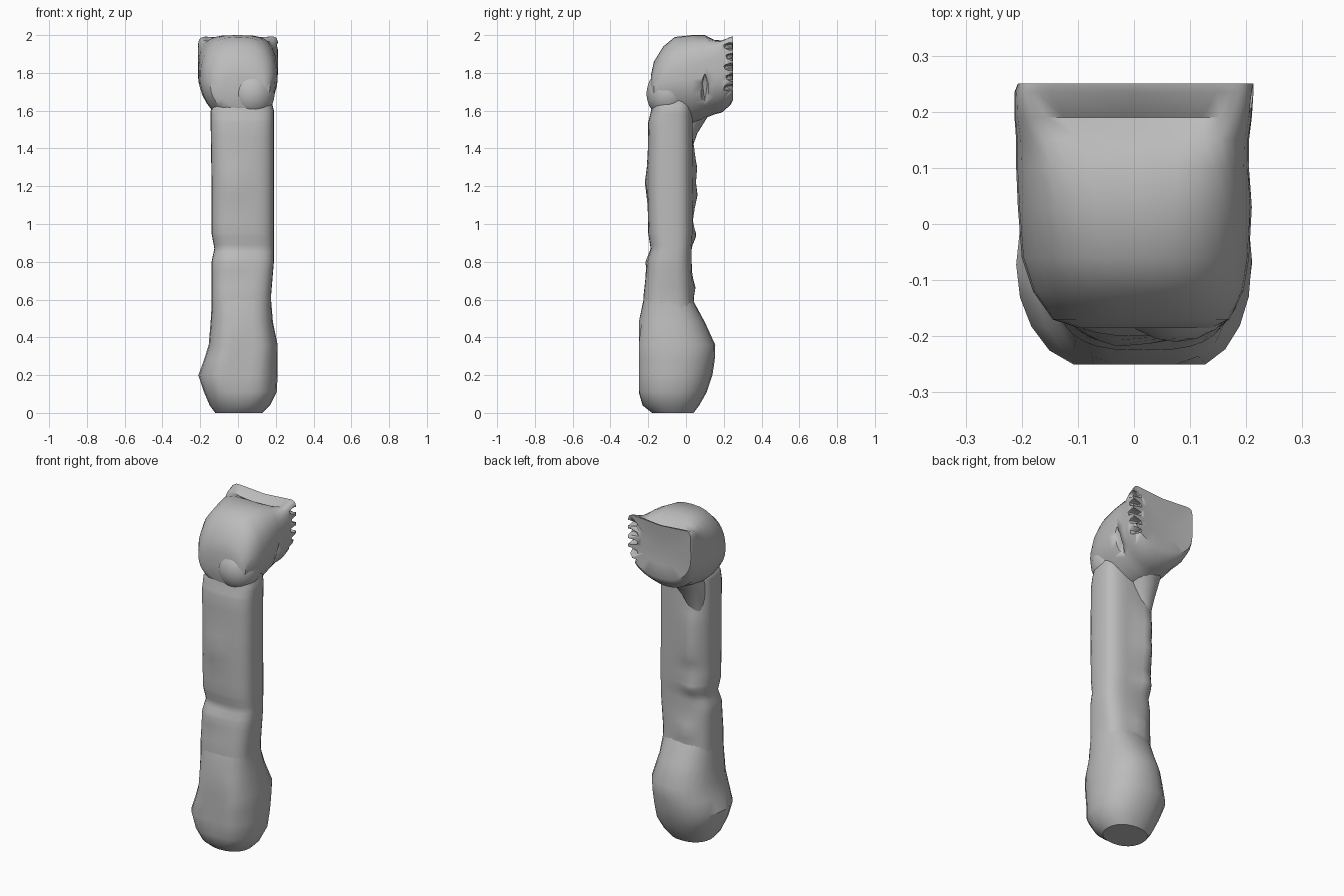
import bpy, bmesh, math
from mathutils import Vector

cube = bpy.data.objects.get("Cube")
if cube:
    bpy.data.objects.remove(cube, do_unlink=True)

bone = bpy.data.materials.new("bone_grey")
bone.use_nodes = True
bone.diffuse_color = (0.5, 0.5, 0.5, 1)
bone.node_tree.nodes["Principled BSDF"].inputs["Base Color"].default_value = (0.5, 0.5, 0.5, 1)


def finish(name, bm, angle=35):
    bmesh.ops.recalc_face_normals(bm, faces=bm.faces)
    mesh = bpy.data.meshes.new(name)
    bm.to_mesh(mesh)
    bm.free()
    mesh.materials.append(bone)
    ob = bpy.data.objects.new(name, mesh)
    bpy.context.collection.objects.link(ob)
    bpy.ops.object.select_all(action="DESELECT")
    ob.select_set(True)
    bpy.context.view_layer.objects.active = ob
    bpy.ops.object.shade_smooth_by_angle(angle=math.radians(angle))
    return ob


def loft(name, rows, place, sides=20, steps=1):
    """Rows: position, low u, high u, low v, high v, squareness below and above."""
    full = [[p + (q - p) * k / steps for p, q in zip(a, b)]
            for a, b in zip(rows, rows[1:]) for k in range(steps)] + [rows[-1]]
    bm = bmesh.new()
    rings = []
    for pos, u0, u1, v0, v1, low, high in full:
        ring = []
        for i in range(sides):
            a = math.tau * i / sides
            c, s = math.cos(a), math.sin(a)
            p = 2 / (high if s > 0 else low)
            u = (u0 + u1) / 2 + (u1 - u0) / 2 * math.copysign(abs(c) ** p, c)
            v = (v0 + v1) / 2 + (v1 - v0) / 2 * math.copysign(abs(s) ** p, s)
            ring.append(bm.verts.new(place(pos, u, v)))
        rings.append(ring)
    for a, b in zip(rings, rings[1:]):
        for i in range(sides):
            j = (i + 1) % sides
            bm.faces.new((a[i], a[j], b[j], b[i]))
    bm.faces.new(rings[0])
    bm.faces.new(rings[-1])
    return finish(name, bm)


# Shaft swellings: side (1 is back), x, z, width, height, depth
SWELLINGS = [
    (1, -0.06, 1.30, 0.06, 0.10, 0.03), (1, -0.06, 1.14, 0.06, 0.07, 0.03),
    (1, -0.06, 0.94, 0.05, 0.05, 0.025), (1, -0.02, 0.66, 0.05, 0.05, 0.02),
    (-1, -0.02, 1.22, 0.06, 0.08, 0.015), (-1, -0.04, 0.80, 0.06, 0.05, 0.01),
]


def shaft_place(z, x, y):
    shift = sum(side * depth * math.exp(-((x - cx) / w) ** 2 - ((z - cz) / h) ** 2)
                for side, cx, cz, w, h, depth in SWELLINGS if (y + 0.08) * side > 0)
    return (x, y + shift, z)


loft("shaft", [
    (0.40, -0.14, 0.18, -0.23, 0.05, 3, 3),
    (0.62, -0.14, 0.175, -0.225, 0.035, 3, 3),
    (0.80, -0.14, 0.19, -0.205, 0.03, 3, 3),
    (0.87, -0.125, 0.19, -0.187, 0.03, 3, 3),
    (0.95, -0.14, 0.19, -0.20, 0.035, 3, 3),
    (1.22, -0.14, 0.19, -0.205, 0.035, 3, 3),
    (1.54, -0.145, 0.19, -0.20, 0.035, 3, 3),
    (1.60, -0.145, 0.19, -0.185, 0.035, 3, 3),
    (1.68, -0.09, 0.17, -0.17, 0.03, 3, 3),
], shaft_place, sides=32, steps=4)

# Lower knob, pressed flat at the front
loft("lower_knob", [
    (0.00, -0.12, 0.13, -0.18, 0.04, 2.2, 2.2),
    (0.04, -0.15, 0.17, -0.23, 0.07, 2.2, 2.2),
    (0.11, -0.18, 0.205, -0.27, 0.11, 2.2, 2.2),
    (0.20, -0.21, 0.21, -0.285, 0.14, 2.1, 2.2),
    (0.28, -0.18, 0.21, -0.285, 0.152, 2.2, 2.2),
    (0.36, -0.155, 0.21, -0.28, 0.155, 2.3, 2.2),
    (0.48, -0.145, 0.185, -0.255, 0.10, 2.5, 2.2),
    (0.60, -0.138, 0.175, -0.225, 0.035, 3, 2.7),
], lambda p, u, v: (u, max(v, -0.25), p), sides=24)


# Head, running backwards to a broad, slightly hollow end with a dished top
def head_place(y, x, z):
    dip = 0.02 + 0.05 * max(0, 1 - abs(y - 0.19) / 0.05)
    dip *= max(0, 1 - (x / 0.2) ** 2) if y > 0.14 and z > 1.93 else 0
    return (x, y, z - dip)


head = loft("head", [
    (-0.185, -0.10, 0.14, 1.62, 1.79, 2, 2.2),
    (-0.17, -0.145, 0.17, 1.59, 1.86, 2, 2.3),
    (-0.12, -0.18, 0.195, 1.55, 1.94, 1.9, 2.4),
    (-0.06, -0.20, 0.205, 1.53, 1.99, 1.8, 2.5),
    (0.03, -0.207, 0.21, 1.53, 2.00, 1.8, 2.9),
    (0.10, -0.21, 0.205, 1.56, 2.00, 1.9, 3.4),
    (0.15, -0.21, 0.205, 1.58, 2.00, 2, 4),
    (0.19, -0.213, 0.21, 1.59, 2.00, 2.1, 6),
    (0.235, -0.213, 0.213, 1.63, 2.00, 2.2, 9),
    (0.25, -0.207, 0.213, 1.66, 2.00, 2.2, 10),
    (0.243, -0.13, 0.13, 1.74, 1.92, 2, 4),
    (0.24, -0.05, 0.05, 1.79, 1.86, 2, 3),
], head_place, sides=32)

# Torn notches on the left of the head
bm = bmesh.new()
tears = [(0.235 + 0.01 * (i % 2), 1.72 + 0.055 * i, 0.04, 0.022) for i in range(5)]
for y, z, ry, rz in tears + [(0.10, 1.70, 0.025, 0.10)]:
    made = bmesh.ops.create_icosphere(bm, subdivisions=1, radius=1)
    for v in made["verts"]:
        v.co = Vector((0.20 + v.co.x * 0.06, y + v.co.y * ry, z + v.co.z * rz))
cutter = finish("tear_cutter", bm)
cutter.hide_render = True
cut = head.modifiers.new("tears", "BOOLEAN")
cut.operation = "DIFFERENCE"
cut.solver = "EXACT"
cut.object = cutter
cut.use_self = True
bpy.context.view_layer.objects.active = head
bpy.ops.object.modifier_apply(modifier=cut.name)
bpy.data.objects.remove(cutter, do_unlink=True)

# Strut from the shaft up to the underside of the head
loft("neck_strut", [
    (1.40, -0.11, -0.03, -0.02, 0.032, 2, 2),
    (1.48, -0.125, 0.01, -0.05, 0.06, 2, 2),
    (1.56, -0.13, 0.05, -0.06, 0.11, 2, 2),
    (1.64, -0.12, 0.08, -0.06, 0.18, 2, 2),
], lambda p, u, v: (u, v, p))

# Rounded knuckle at the front of the head
bm = bmesh.new()
bmesh.ops.create_icosphere(bm, subdivisions=3, radius=1)
for v in bm.verts:
    v.co = Vector((0.075 + v.co.x * 0.12, -0.095 + v.co.y * 0.115, 1.69 + v.co.z * 0.13))
finish("front_knuckle", bm)
